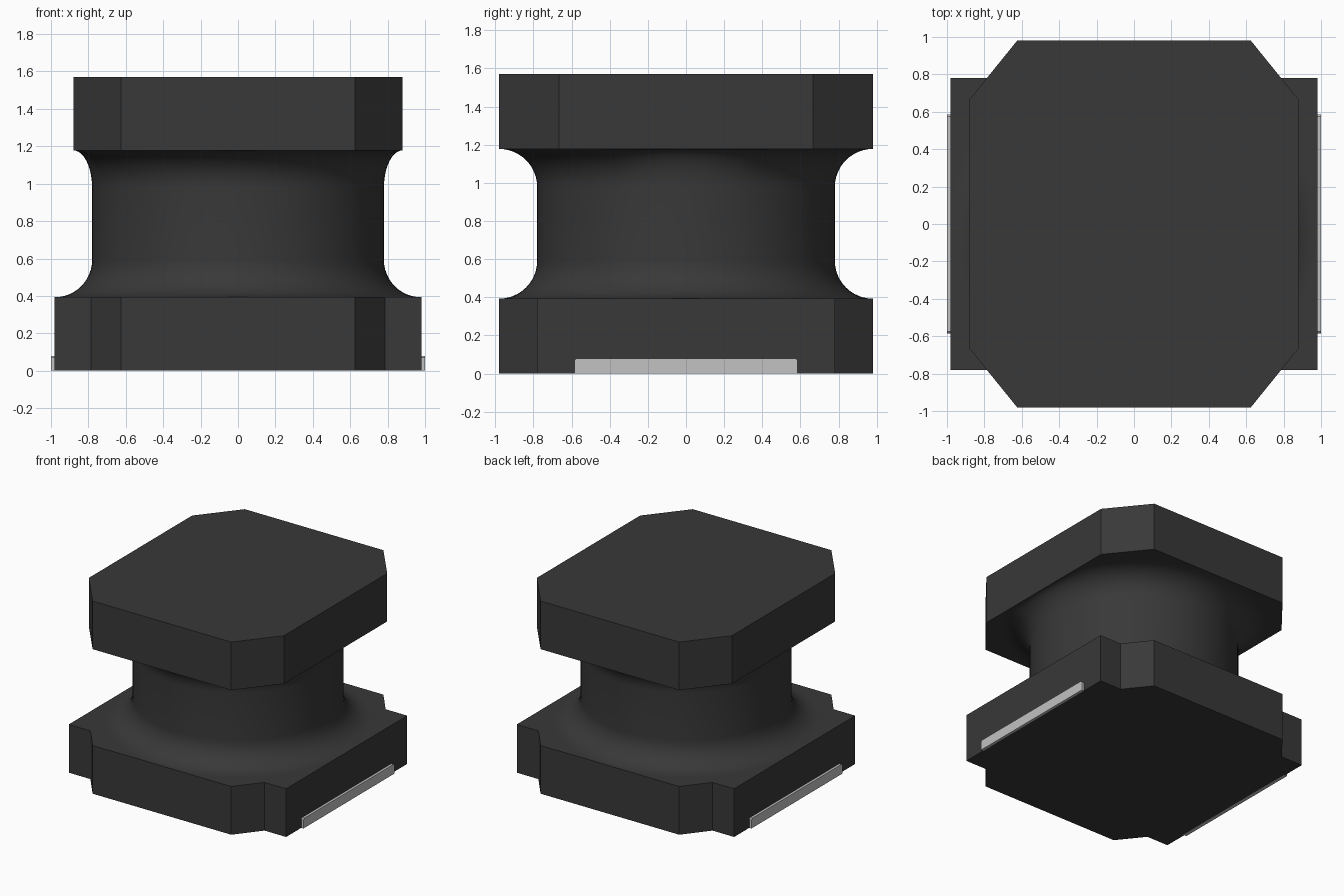
import bpy, bmesh, math

cube = bpy.data.objects.get("Cube")
if cube:
    bpy.data.objects.remove(cube, do_unlink=True)


def material(name, value):
    m = bpy.data.materials.new(name)
    m.use_nodes = True
    color = (value, value, value, 1)
    m.diffuse_color = color
    bsdf = m.node_tree.nodes["Principled BSDF"]
    bsdf.inputs["Base Color"].default_value = color
    bsdf.inputs["Roughness"].default_value = 0.7
    return m


ferrite = material("dark_ferrite", 0.04)
metal = material("light_metal", 0.54)


def make_object(name, bm, mat):
    bmesh.ops.recalc_face_normals(bm, faces=bm.faces)
    mesh = bpy.data.meshes.new(name)
    bm.to_mesh(mesh)
    bm.free()
    mesh.materials.append(mat)
    obj = bpy.data.objects.new(name, mesh)
    bpy.context.collection.objects.link(obj)
    return obj


def mirrored_outline(quarter):
    """Full outline from its +x +y quarter, listed from the x side to the y side."""
    q = list(quarter)
    return (q + [(-x, y) for x, y in reversed(q)]
            + [(-x, -y) for x, y in q] + [(x, -y) for x, y in reversed(q)])


def prism(name, points, offset, mat):
    """Polygon of 3D points extruded along offset."""
    bm = bmesh.new()
    face = bm.faces.new([bm.verts.new(p) for p in points])
    new = bmesh.ops.extrude_face_region(bm, geom=[face])["geom"]
    bmesh.ops.translate(bm, vec=offset,
                        verts=[v for v in new if isinstance(v, bmesh.types.BMVert)])
    return make_object(name, bm, mat)


LOW, HIGH, TOP = 0.393, 1.178, 1.57
CORE_R, FLANGE_R, FILLET = 0.78, 0.98, 0.2

# Flanges: notched base and chamfered top
base = mirrored_outline([(0.98, 0.78), (0.785, 0.78), (0.625, 0.98)])
prism("base_flange", [(x, y, 0) for x, y in base], (0, 0, LOW), ferrite)
top = mirrored_outline([(0.88, 0.665), (0.625, 0.98)])
prism("top_flange", [(x, y, HIGH) for x, y in top], (0, 0, TOP - HIGH), ferrite)

# Round core whose fillets flare out into both flanges
STEPS, SEGMENTS = 12, 96
angles = [i * math.pi / 2 / STEPS for i in range(STEPS + 1)]
lower = [(1 - math.sin(a), LOW + FILLET * (1 - math.cos(a)), False) for a in angles]
upper = [(1 - math.sin(a), HIGH - FILLET * (1 - math.cos(a)), True)
         for a in reversed(angles)]
bm = bmesh.new()
rings = []
for flare, z, at_top in lower + upper:
    ring = []
    for i in range(SEGMENTS):
        a = 2 * math.pi * i / SEGMENTS
        # the upper flare stops at the narrower sides of the top flange
        reach = min(FLANGE_R, 0.88 / max(abs(math.cos(a)), 0.01)) if at_top else FLANGE_R
        r = CORE_R + (reach - CORE_R) * flare
        ring.append(bm.verts.new((r * math.cos(a), r * math.sin(a), z)))
    rings.append(ring)
for r0, r1 in zip(rings, rings[1:]):
    for i in range(SEGMENTS):
        j = (i + 1) % SEGMENTS
        bm.faces.new((r0[i], r0[j], r1[j], r1[i]))
bm.faces.new(rings[0])
bm.faces.new(rings[-1])
core = make_object("winding_core", bm, ferrite)
bpy.context.view_layer.objects.active = core
core.select_set(True)
bpy.ops.object.shade_smooth_by_angle(angle=math.radians(40))
core.select_set(False)

# Solder terminals low on the left and right sides
for side, s in (("left", 1), ("right", -1)):
    profile = [(-0.585, 0), (0.585, 0), (0.585, 0.07), (0.575, 0.08),
               (-0.575, 0.08), (-0.585, 0.07)]
    prism(side + "_terminal", [(s * 0.97, y, z) for y, z in profile],
          (s * 0.03, 0, 0), metal)
